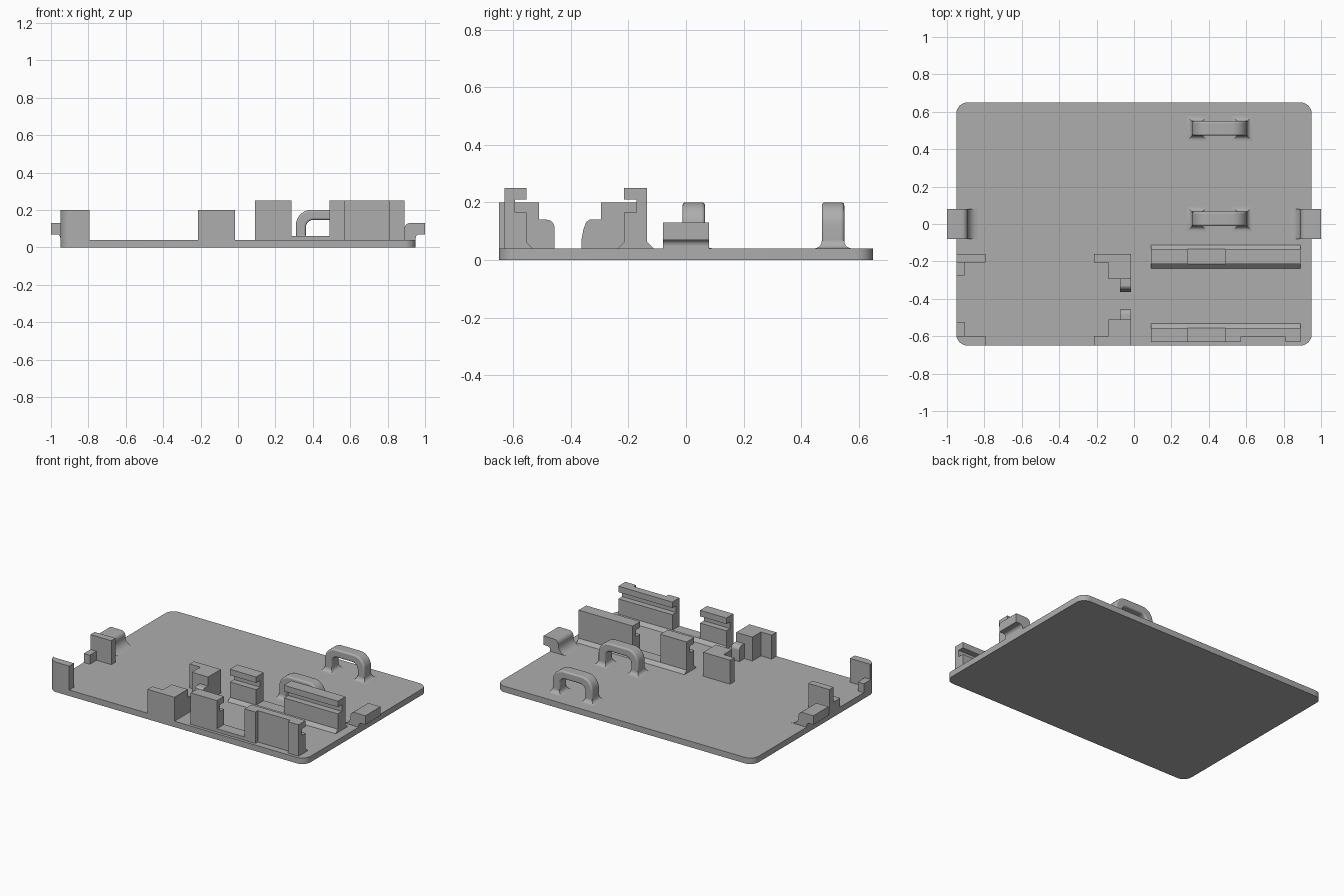
import bpy
import bmesh
from math import cos, sin, pi, radians

if "Cube" in bpy.data.objects:
    bpy.data.objects.remove(bpy.data.objects["Cube"], do_unlink=True)

grey = bpy.data.materials.new("plain grey")
grey.use_nodes = True
COLOUR = (0.42, 0.42, 0.42, 1)
grey.diffuse_color = COLOUR
grey.node_tree.nodes["Principled BSDF"].inputs["Base Color"].default_value = COLOUR

TOP = 0.04      # upper face of the plate
SINK = 0.03     # parts reach slightly into the plate
parts = []


def finish(name, bm):
    bmesh.ops.recalc_face_normals(bm, faces=bm.faces)
    mesh = bpy.data.meshes.new(name)
    bm.to_mesh(mesh)
    bm.free()
    mesh.materials.append(grey)
    ob = bpy.data.objects.new(name, mesh)
    bpy.context.collection.objects.link(ob)
    parts.append(ob)
    return ob


def prism(name, outline, axis, lo, hi):
    """Extrude a 2D outline along one axis, from lo to hi."""
    place = {"x": lambda a, b, t: (t, a, b),
             "y": lambda a, b, t: (a, t, b),
             "z": lambda a, b, t: (a, b, t)}[axis]
    bm = bmesh.new()
    ends = [[bm.verts.new(place(a, b, t)) for a, b in outline] for t in (lo, hi)]
    for end in ends:
        bm.faces.new(end)
    n = len(outline)
    for i in range(n):
        j = (i + 1) % n
        bm.faces.new((ends[0][i], ends[0][j], ends[1][j], ends[1][i]))
    return finish(name, bm)


def box(name, x0, x1, y0, y1, z1, z0=SINK):
    return prism(name, [(x0, y0), (x1, y0), (x1, y1), (x0, y1)], "z", z0, z1)


def arc(cx, cy, r, start, end, n=8):
    return [(cx + r * cos(radians(start + (end - start) * i / n)),
             cy + r * sin(radians(start + (end - start) * i / n))) for i in range(n + 1)]


# Base plate with rounded corners
W, D, R = 0.95, 0.65, 0.06
outline = []
for k, (sx, sy) in enumerate([(1, 1), (-1, 1), (-1, -1), (1, -1)]):
    outline += arc(sx * (W - R), sy * (D - R), R, 90 * k, 90 * k + 90)
prism("base_plate", outline, "z", 0, TOP)


# Grooved rails: two tall pieces joined by a low strip
def rail(name, face, back, groove, sign):
    lip = [(back, SINK), (back, 0.25), (face, 0.25), (face, 0.21), (groove, 0.21),
           (groove, 0.165), (face, 0.165), (face, SINK)]
    return lip


for name, face, back, groove in (("front_rail", -0.555, -0.63, -0.595),
                                 ("rear_rail", -0.215, -0.135, -0.172)):
    for side, x0, x1 in (("right", 0.09, 0.285), ("left", 0.49, 0.89)):
        wall = back
        if name == "front_rail" and side == "left":
            wall = -0.605
            # raised pads beside the recess in the outer wall
            for pad, a, b in (("inner", 0.49, 0.57), ("outer", 0.81, 0.89)):
                box("front_rail_pad_" + pad, a, b, back, -0.603, 0.25)
        prism(f"{name}_{side}", rail(name, face, wall, groove, 1), "x", x0, x1)
    s = 1 if face > back else -1
    strip_back = back if name == "front_rail" else back - s * 0.022
    strip = [(face + s * 0.022, SINK), (face + s * 0.022, TOP), (face, 0.062)]
    if name == "front_rail":
        # the strip under the recess stays behind the recessed wall
        for bit, x0, x1, y in (("a", 0.09, 0.57, back), ("b", 0.57, 0.81, -0.605),
                               ("c", 0.81, 0.89, back)):
            prism("front_rail_strip_" + bit,
                  strip + [(y, 0.062), (y, SINK)], "x", x0, x1)
    else:
        prism("rear_rail_strip", strip + [(back, 0.062), (strip_back, TOP),
              (strip_back, SINK)], "x", 0.09, 0.89)

# Corner holders on the right-hand edge
corner = [(-0.795, -D), (-0.795, -0.6), (-W, -0.6)] + arc(R - W, R - D, R, 180, 270)
prism("front_corner_wall", corner, "z", SINK, 0.2)
box("rear_corner_wall", -W, -0.795, -0.205, -0.16, 0.2)
box("front_corner_tab", -W, -0.905, -0.6, -0.525, 0.1)
box("rear_corner_tab", -W, -0.905, -0.275, -0.205, 0.1)

# Stepped holders near the middle, each with a low stop
front_step = [(-0.215, -D), (-0.015, -D), (-0.015, -0.51), (-0.135, -0.51),
              (-0.135, -0.6), (-0.215, -0.6)]
rear_step = [(-0.215, -0.16), (-0.015, -0.16), (-0.015, -0.295), (-0.135, -0.295),
             (-0.135, -0.205), (-0.215, -0.205)]
prism("front_step_holder", front_step, "z", SINK, 0.2)
prism("rear_step_holder", rear_step, "z", SINK, 0.2)
prism("front_stop", [(-0.51, SINK), (-0.51, 0.14)] + arc(-0.485, 0.112, 0.028, 90, 0)
      + [(-0.457, SINK)], "x", -0.075, -0.015)
prism("rear_stop", [(-0.295, SINK), (-0.295, 0.14), (-0.335, 0.14), (-0.347, 0.132),
                    (-0.357, 0.105), (-0.363, 0.07), (-0.363, SINK)], "x", -0.075, -0.015)


# Flared foot that blends a leg into the plate
def foot(name, x0, x1, y0, y1):
    bm = bmesh.new()
    rings = []
    for i in range(6):
        a = pi / 2 * i / 5
        e, z = 0.027 * (1 - sin(a)), TOP + 0.027 * (1 - cos(a))
        rings.append([bm.verts.new((x, y, z)) for x, y in
                      ((x0 - e, y0 - e), (x1 + e, y0 - e), (x1 + e, y1 + e), (x0 - e, y1 + e))])
    for low, high in zip(rings, rings[1:]):
        for i in range(4):
            j = (i + 1) % 4
            bm.faces.new((low[i], low[j], high[j], high[i]))
    bm.faces.new(rings[0])
    bm.faces.new(rings[-1])
    finish(name, bm)


# Strap loops
X0, X1, T = 0.31, 0.605, 0.053
for name, y0, y1 in (("middle_loop", -0.012, 0.066), ("rear_loop", 0.472, 0.55)):
    ro, ri = 0.08, 0.04
    loop = [(X1, SINK)] + arc(X1 - ro, 0.2 - ro, ro, 0, 90)
    loop += arc(X0 + ro, 0.2 - ro, ro, 90, 180) + [(X0, SINK), (X0 + T, SINK)]
    loop += arc(X0 + T + ri, 0.2 - T - ri, ri, 180, 90)
    loop += arc(X1 - T - ri, 0.2 - T - ri, ri, 90, 0) + [(X1 - T, SINK)]
    ob = prism(name, loop, "y", y0, y1)
    bev = ob.modifiers.new("soft edges", "BEVEL")
    bev.width, bev.segments, bev.limit_method = 0.01, 3, "ANGLE"
    foot(name + "_foot_right", X0, X0 + T, y0, y1)
    foot(name + "_foot_left", X1 - T, X1, y0, y1)

# Side hooks overhanging both edges
hook = [(0.95, SINK), (0.95, 0.05)] + arc(0.97, 0.05, 0.02, 180, 90, 5)
hook += [(1.0, 0.07), (1.0, 0.13)] + arc(0.92, 0.1, 0.03, 90, 180, 6)
hook += arc(0.835, 0.095, 0.055, 0, -90, 6) + [(0.835, SINK)]
for side, s in (("left", 1), ("right", -1)):
    prism("hook_" + side, [(s * x, z) for x, z in hook], "y", -0.08, 0.08)

# Smooth the curved faces, keep the edges sharp
bpy.ops.object.select_all(action="DESELECT")
for ob in parts:
    ob.select_set(True)
bpy.context.view_layer.objects.active = parts[0]
bpy.ops.object.shade_smooth_by_angle(angle=radians(32))
